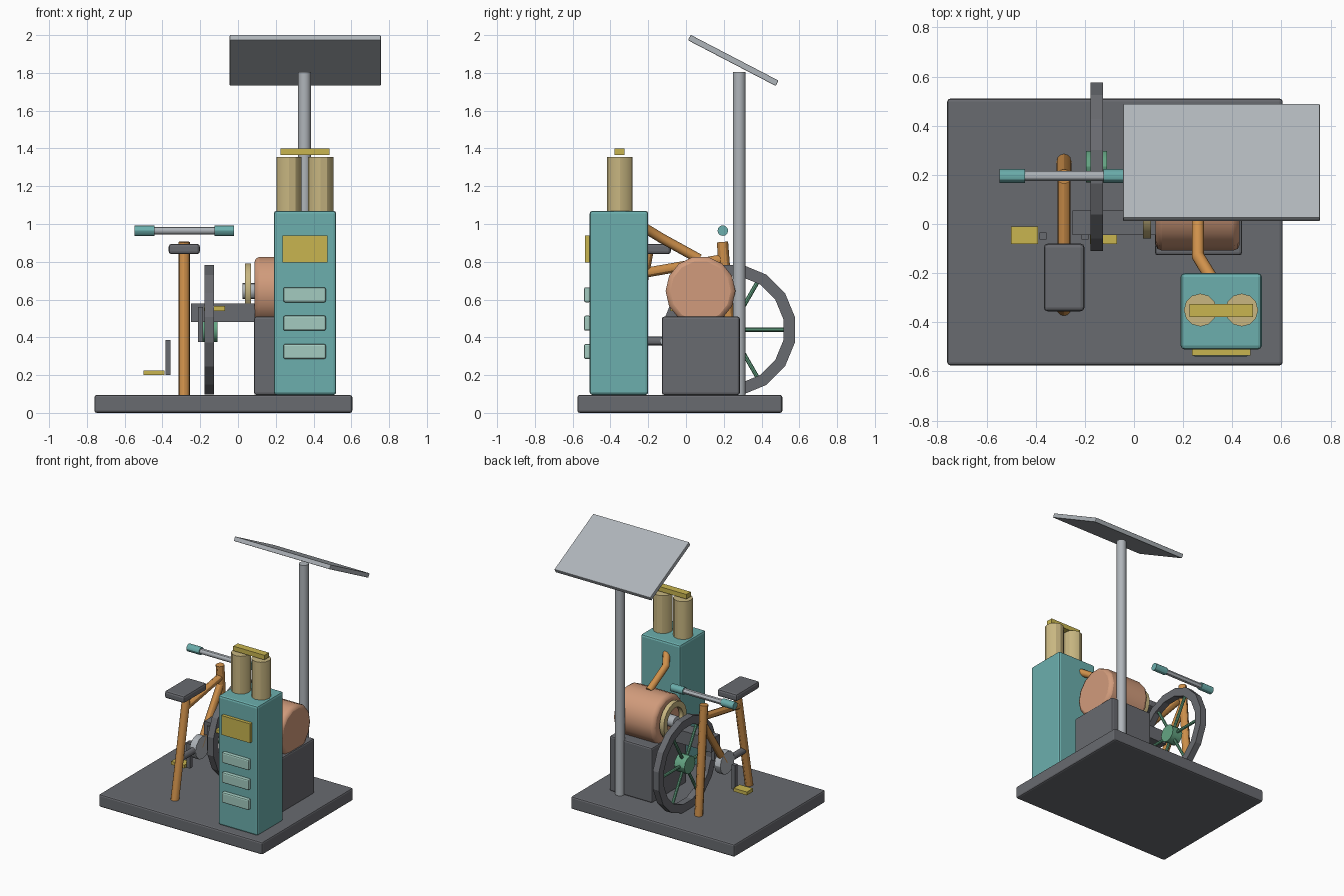
import bpy, bmesh, math
from mathutils import Vector

old = bpy.data.objects.get("Cube")
if old:
    bpy.data.objects.remove(old, do_unlink=True)


def material(name, r, g, b):
    m = bpy.data.materials.new(name)
    m.use_nodes = True
    m.diffuse_color = (r, g, b, 1)
    m.node_tree.nodes["Principled BSDF"].inputs["Base Color"].default_value = (r, g, b, 1)
    return m


DARK = material("dark_grey", 0.14, 0.145, 0.16)
METAL = material("light_metal", 0.43, 0.46, 0.49)
TEAL = material("teal", 0.15, 0.43, 0.42)
MINT = material("pale_mint", 0.37, 0.60, 0.53)
BEIGE = material("beige", 0.58, 0.47, 0.22)
YELLOW = material("mustard_yellow", 0.58, 0.46, 0.08)
COPPER = material("copper", 0.64, 0.33, 0.20)
ORANGE = material("orange_frame", 0.62, 0.28, 0.07)
GREEN = material("green", 0.13, 0.38, 0.23)


def finish(name, bm, mat, bevel=0, smooth=True):
    bmesh.ops.recalc_face_normals(bm, faces=bm.faces)
    mesh = bpy.data.meshes.new(name)
    bm.to_mesh(mesh)
    bm.free()
    mesh.materials.append(mat)
    ob = bpy.data.objects.new(name, mesh)
    bpy.context.collection.objects.link(ob)
    if bevel:
        mod = ob.modifiers.new("bevel", "BEVEL")
        mod.width = bevel
        mod.segments = 2
        mod.limit_method = "ANGLE"
        mod.angle_limit = math.radians(50)
    if smooth:
        bpy.ops.object.select_all(action="DESELECT")
        ob.select_set(True)
        bpy.context.view_layer.objects.active = ob
        bpy.ops.object.shade_smooth_by_angle(angle=math.radians(30))
    return ob


def box(name, xs, ys, zs, mat, bevel=0.0):
    """Box from its extents along each axis."""
    bm = bmesh.new()
    bmesh.ops.create_cube(bm, size=1)
    for v in bm.verts:
        v.co = [(a + b) / 2 + c * (b - a) for (a, b), c in zip((xs, ys, zs), v.co)]
    return finish(name, bm, mat, bevel, False)


def rod(name, start, end, radius, mat, sides=16, bevel=0.0, turn=0.0, smooth=True):
    """Cylinder between two points."""
    start, end = Vector(start), Vector(end)
    axis = end - start
    bm = bmesh.new()
    bmesh.ops.create_cone(bm, cap_ends=True, segments=sides, radius1=radius,
                          radius2=radius, depth=axis.length)
    for v in bm.verts:
        angle = math.atan2(v.co.y, v.co.x) + turn
        v.co.x, v.co.y = radius * math.cos(angle), radius * math.sin(angle)
    rot = axis.to_track_quat("Z", "Y")
    for v in bm.verts:
        v.co = rot @ v.co + (start + end) / 2
    return finish(name, bm, mat, bevel, smooth)


def ring(name, x0, x1, y, z, outer, inner, mat, sides, smooth=False):
    """Square-section hoop around the x direction."""
    bm = bmesh.new()
    section = ((x0, inner), (x0, outer), (x1, outer), (x1, inner))
    loops = []
    for i in range(sides):
        a = (i + 0.5) * math.tau / sides
        loops.append([bm.verts.new((x, y + r * math.cos(a), z + r * math.sin(a)))
                      for x, r in section])
    for i, cur in enumerate(loops):
        nxt = loops[(i + 1) % sides]
        for j in range(4):
            k = (j + 1) % 4
            bm.faces.new((cur[j], cur[k], nxt[k], nxt[j]))
    return finish(name, bm, mat, 0, smooth)


# Base and control cabinet
box("base", (-0.76, 0.605), (-0.575, 0.51), (0, 0.095), DARK, 0.012)
box("cabinet", (0.19, 0.52), (-0.51, -0.20), (0.095, 1.07), TEAL, 0.015)
box("cabinet_display", (0.235, 0.475), (-0.535, -0.505), (0.795, 0.94), YELLOW)
for i in range(3):
    z = 0.285 + 0.15 * i
    box(f"cabinet_vent_{i + 1}", (0.24, 0.465), (-0.54, -0.505), (z, z + 0.08), MINT, 0.01)

# Canisters joined by a bar
for side, x in (("right", 0.27), ("left", 0.438)):
    rod(f"canister_{side}", (x, -0.35, 1.06), (x, -0.35, 1.355), 0.067, BEIGE, 12)
box("canister_bar", (0.225, 0.485), (-0.378, -0.325), (1.365, 1.40), YELLOW)

# Tilted panel on its pole
rod("panel_pole", (0.352, 0.282, 0.09), (0.352, 0.282, 1.805), 0.034, METAL, 16)
panel = box("tilted_panel", (-0.4, 0.4), (-0.262, 0.262), (-0.016, 0.016), METAL, 0.004)
panel.location = (0.356, 0.25, 1.866)
panel.rotation_euler.x = math.radians(-27.5)

# Generator on its block
box("generator_block", (0.085, 0.44), (-0.127, 0.285), (0.095, 0.51), DARK, 0.012)
rod("generator_drum", (0.088, 0.077, 0.645), (0.43, 0.077, 0.645), 0.185, COPPER, 14,
    0.025, math.pi / 14)
ring("generator_pulley", 0.036, 0.07, 0.077, 0.655, 0.138, 0.095, BEIGE, 20, True)
rod("generator_axle", (0.025, 0.077, 0.645), (0.1, 0.077, 0.645), 0.042, METAL, 12)
box("drive_beam", (-0.25, 0.09), (-0.045, 0.055), (0.48, 0.58), DARK)

# Pipe from the cabinet to the drum
points = [(0.315, -0.22, 0.98), (0.26, -0.13, 0.925), (0.26, 0.07, 0.815)]
curve = bpy.data.curves.new("feed_pipe", "CURVE")
curve.dimensions = "3D"
curve.bevel_depth = 0.026
curve.bevel_resolution = 3
curve.use_fill_caps = True
spline = curve.splines.new("POLY")
spline.points.add(len(points) - 1)
for p, co in zip(spline.points, points):
    p.co = (*co, 1)
    p.radius = 1
curve.materials.append(ORANGE)
pipe = bpy.data.objects.new("feed_pipe", curve)
bpy.context.collection.objects.link(pipe)

# Flywheel
WX, WY, WZ = -0.152, 0.233, 0.44
ring("flywheel_rim", WX - 0.025, WX + 0.025, WY, WZ, 0.35, 0.288, DARK, 16)
rod("flywheel_hub", (WX - 0.043, WY, WZ), (WX + 0.043, WY, WZ), 0.065, GREEN, 12)
for i in range(6):
    a = i * math.tau / 6
    rod(f"flywheel_spoke_{i + 1}", (WX, WY, WZ),
        (WX, WY + 0.3 * math.cos(a), WZ + 0.3 * math.sin(a)), 0.011, GREEN, 8)

# Cycle frame
FX = -0.285
rod("seat_tube", (FX, -0.345, 0.09), (FX, -0.20, 0.86), 0.029, ORANGE, 12)
rod("front_fork", (FX, 0.255, 0.09), (FX, 0.193, 0.905), 0.03, ORANGE, 12)
rod("top_tube", (FX, -0.215, 0.742), (FX, 0.2, 0.815), 0.026, ORANGE, 12)
rod("down_tube", (FX, 0.2, 0.76), (FX, -0.05, 0.38), 0.026, ORANGE, 12)
rod("crank_stay", (FX, -0.29, 0.38), (FX, -0.05, 0.38), 0.024, DARK, 12)
rod("crank_disc", (FX - 0.025, -0.05, 0.38), (FX + 0.025, -0.05, 0.38), 0.085, METAL, 12)
box("saddle", (-0.367, -0.202), (-0.355, -0.08), (0.84, 0.895), DARK, 0.015)

# Cranks and pedals
for side, d, low, high in (("right", -1, 0.2, 0.385), ("left", 1, 0.375, 0.56)):
    x = FX + d * 0.086
    box(f"crank_arm_{side}", (x - 0.014, x + 0.014), (-0.064, -0.034), (low, high), DARK)
    x = FX + d * 0.16
    z = low if d < 0 else high - 0.02
    box(f"pedal_{side}", (x - 0.055, x + 0.055), (-0.082, -0.01), (z, z + 0.025), YELLOW)

# Handlebar
rod("handlebar", (-0.53, 0.195, 0.965), (-0.04, 0.195, 0.965), 0.02, METAL, 12)
for side, x in (("right", -0.547), ("left", -0.125)):
    rod(f"grip_{side}", (x, 0.195, 0.965), (x + 0.104, 0.195, 0.965), 0.028, TEAL, 12)
